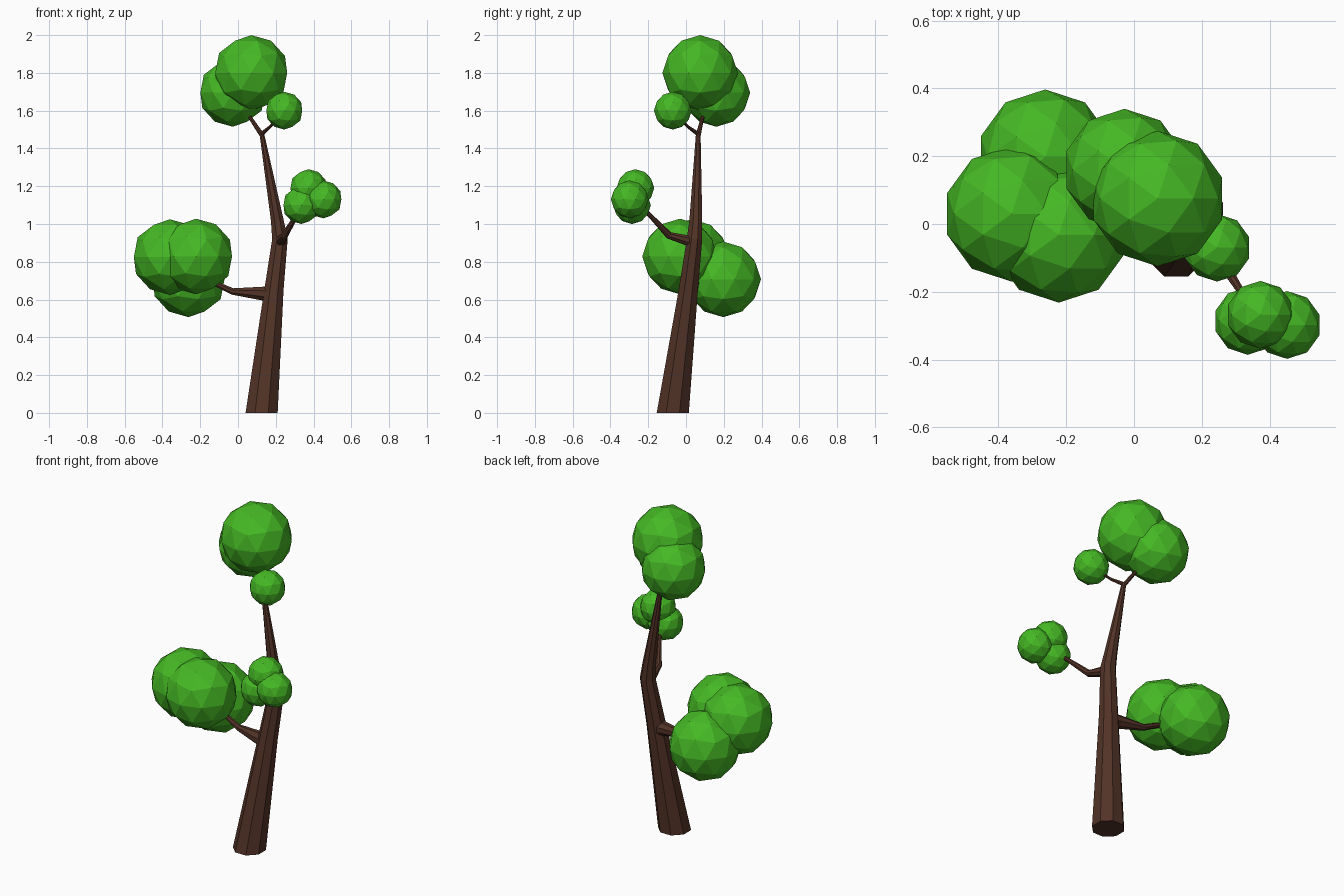
import bpy, bmesh, math
from mathutils import Vector

if "Cube" in bpy.data.objects:
    bpy.data.objects.remove(bpy.data.objects["Cube"])


def material(name, color):
    m = bpy.data.materials.new(name)
    m.diffuse_color = color
    m.use_nodes = True
    m.node_tree.nodes["Principled BSDF"].inputs["Base Color"].default_value = m.diffuse_color
    return m


BARK = material("bark", (0.085, 0.033, 0.02, 1))
LEAF = material("leaf", (0.06, 0.48, 0.018, 1))


def finish(bm, name, mat):
    bmesh.ops.recalc_face_normals(bm, faces=bm.faces)
    me = bpy.data.meshes.new(name)
    bm.to_mesh(me)
    bm.free()
    me.materials.append(mat)
    ob = bpy.data.objects.new(name, me)
    bpy.context.collection.objects.link(ob)
    return ob


def limb(name, path, sides=8, level=False):
    """Tapered tube along (x, y, z, half width) points; level keeps rings flat."""
    bm = bmesh.new()
    pts = [Vector(p[:3]) for p in path]
    rings = []
    for i, p in enumerate(pts):
        d = (pts[min(i + 1, len(pts) - 1)] - pts[max(i - 1, 0)]).normalized()
        if level:
            u, v = Vector((1, 0, 0)), Vector((0, 1, 0))
        else:
            u = d.cross(Vector((0, 0, 1))).normalized()
            v = u.cross(d)
        r = path[i][3] / math.cos(math.pi / sides)
        angles = [2 * math.pi * (k + 0.5) / sides for k in range(sides)]
        rings.append([bm.verts.new(p + r * (math.cos(a) * u + math.sin(a) * v)) for a in angles])
    for a, b in zip(rings, rings[1:]):
        for k in range(sides):
            n = (k + 1) % sides
            bm.faces.new((a[k], a[n], b[n], b[k]))
    bm.faces.new(rings[0])
    bm.faces.new(rings[-1])
    return finish(bm, name, BARK)


def foliage(name, balls):
    """Faceted leaf balls given as (x, y, z, radius)."""
    for i, (x, y, z, r) in enumerate(balls, 1):
        bm = bmesh.new()
        bmesh.ops.create_icosphere(bm, subdivisions=2, radius=r)
        ob = finish(bm, f"{name}_{i}", LEAF)
        ob.location = (x, y, z)


# Trunk, bending back toward the middle above the second branch
limb("trunk", [(0.125, -0.07, 0, 0.085), (0.19, 0.012, 0.65, 0.051),
               (0.222, 0.045, 0.92, 0.041), (0.208, 0.052, 1.02, 0.034),
               (0.125, 0.065, 1.485, 0.012)], level=True)

# Branches
limb("left_branch", [(0.18, 0.012, 0.625, 0.043), (0.13, 0.018, 0.632, 0.036),
                     (-0.03, 0.045, 0.643, 0.017), (-0.13, 0.055, 0.69, 0.013),
                     (-0.26, 0.07, 0.76, 0.01)])
limb("right_branch", [(0.222, 0.04, 0.905, 0.03), (0.246, -0.09, 0.94, 0.018),
                      (0.31, -0.19, 1.045, 0.011), (0.35, -0.27, 1.12, 0.008)])
limb("top_left_twig", [(0.127, 0.065, 1.47, 0.012), (0.07, 0.085, 1.555, 0.009),
                       (0.01, 0.13, 1.65, 0.007)])
limb("top_right_twig", [(0.124, 0.066, 1.475, 0.011), (0.17, 0.01, 1.515, 0.007),
                        (0.235, -0.06, 1.59, 0.006)])

# Leaf clusters
foliage("top_leaves", [(0.07, 0.075, 1.8, 0.2), (-0.028, 0.16, 1.695, 0.18),
                       (0.245, -0.07, 1.6, 0.1)])
foliage("right_leaves", [(0.373, -0.268, 1.19, 0.1), (0.452, -0.298, 1.13, 0.1),
                         (0.336, -0.286, 1.1, 0.1)])
foliage("left_leaves", [(-0.262, 0.197, 0.707, 0.2), (-0.361, 0.03, 0.825, 0.2),
                        (-0.222, -0.032, 0.828, 0.2)])
